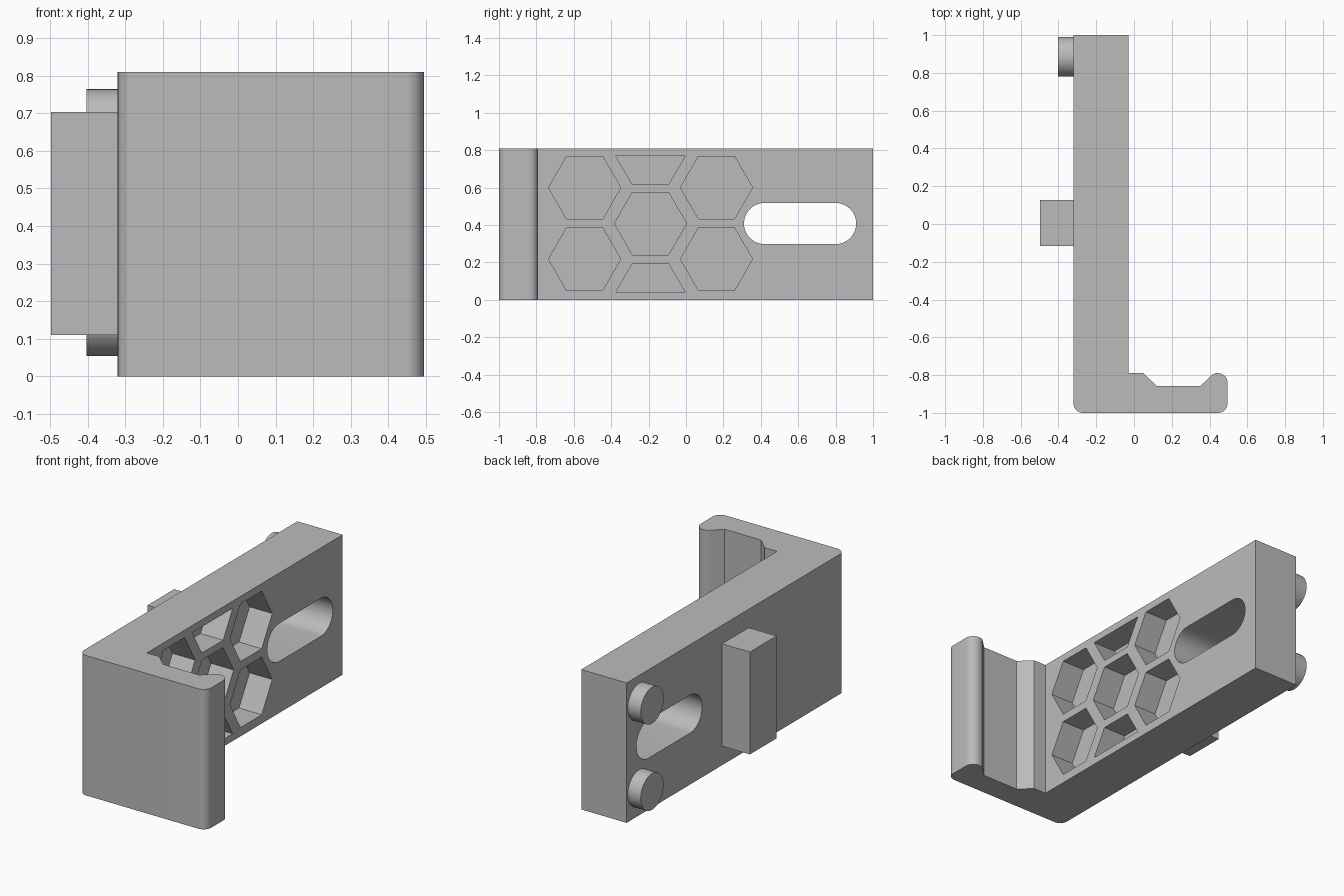
import bpy, bmesh, math
from mathutils import Vector

if "Cube" in bpy.data.objects:
    bpy.data.objects.remove(bpy.data.objects["Cube"])

grey = bpy.data.materials.new("plain_grey")
grey.diffuse_color = (0.5, 0.5, 0.5, 1)
grey.use_nodes = True
grey.node_tree.nodes["Principled BSDF"].inputs["Base Color"].default_value = grey.diffuse_color


def prism(name, outline, axis, lo, hi):
    """Extrude a 2D outline: (x, y) along z, or (y, z) along x."""
    place = (lambda p, t: (p[0], p[1], t)) if axis == "z" else (lambda p, t: (t, p[0], p[1]))
    bm = bmesh.new()
    n = len(outline)
    a = [bm.verts.new(place(p, lo)) for p in outline]
    b = [bm.verts.new(place(p, hi)) for p in outline]
    bm.faces.new(a)
    bm.faces.new(b)
    for i in range(n):
        j = (i + 1) % n
        bm.faces.new((a[i], a[j], b[j], b[i]))
    bmesh.ops.recalc_face_normals(bm, faces=bm.faces)
    me = bpy.data.meshes.new(name)
    bm.to_mesh(me)
    bm.free()
    me.materials.append(grey)
    ob = bpy.data.objects.new(name, me)
    bpy.context.collection.objects.link(ob)
    return ob


def rounded(points, steps=8):
    """Fillet each corner (x, y, radius) of a closed outline."""
    out = []
    n = len(points)
    for i, (x, y, r) in enumerate(points):
        p = Vector((x, y))
        if r == 0:
            out.append((x, y))
            continue
        u = (Vector(points[i - 1][:2]) - p).normalized()
        v = (Vector(points[(i + 1) % n][:2]) - p).normalized()
        half = u.angle(v) / 2
        c = p + (u + v).normalized() * (r / math.sin(half))
        s = p + u * (r / math.tan(half)) - c
        e = p + v * (r / math.tan(half)) - c
        turn = math.atan2(s.x * e.y - s.y * e.x, s.dot(e))
        for k in range(steps + 1):
            t = turn * k / steps
            out.append((c.x + s.x * math.cos(t) - s.y * math.sin(t),
                        c.y + s.x * math.sin(t) + s.y * math.cos(t)))
    return out


def smooth(ob):
    bpy.ops.object.select_all(action="DESELECT")
    ob.select_set(True)
    bpy.context.view_layer.objects.active = ob
    bpy.ops.object.shade_smooth_by_angle(angle=math.radians(30))


def circle(cy, cz, r, n, start=0.0, sweep=2 * math.pi):
    return [(cy + r * math.cos(start + sweep * k / n),
             cz + r * math.sin(start + sweep * k / n)) for k in range(n)]


H = 0.81
BACK, FACE = -0.32, -0.03

# L-shaped bracket with a notched lip
bracket = prism("bracket", rounded([
    (BACK, -1, 0.05), (0.495, -1, 0.05), (0.495, -0.79, 0.05), (0.422, -0.79, 0.04),
    (0.352, -0.857, 0), (0.12, -0.857, 0), (0.05, -0.79, 0), (FACE, -0.79, 0),
    (FACE, 1, 0), (BACK, 1, 0)]), "z", 0, H)

# Honeycomb pockets, with clipped cells above and below the middle one
R = 0.193
floor_x = FACE - 0.145
cells = [circle(y, z, R, 6) for y, z in
         [(-0.542, 0.218), (-0.542, 0.6), (-0.19, 0.408), (0.163, 0.218), (0.163, 0.6)]]
upper = [(-0.287, 0.617), (-0.093, 0.617), (-0.005, 0.768), (-0.375, 0.768)]
cells += [upper, [(y, H - z) for y, z in upper]]
cutters = [prism("pocket_cutter", c, "x", floor_x, FACE + 0.05) for c in cells]

# Through slot
r = 0.11
slot = (circle(0.80, 0.408, r, 20, -math.pi / 2, math.pi) + [(0.80, 0.408 + r)]
        + circle(0.42, 0.408, r, 20, math.pi / 2, math.pi) + [(0.42, 0.408 - r)])
cutters.append(prism("slot_cutter", slot, "x", BACK - 0.1, FACE + 0.1))

for c in cutters:
    c.hide_render = True
    mod = bracket.modifiers.new("cut", "BOOLEAN")
    mod.operation = "DIFFERENCE"
    mod.solver = "EXACT"
    mod.object = c

# Apply the cuts and drop the cutters
dg = bpy.context.evaluated_depsgraph_get()
cut_mesh = bpy.data.meshes.new_from_object(bracket.evaluated_get(dg))
bracket.modifiers.clear()
bracket.data = cut_mesh
for c in cutters:
    bpy.data.objects.remove(c)
smooth(bracket)

# Locating block and pegs on the back
prism("locating_block", [(-0.117, 0.11), (0.127, 0.11), (0.127, 0.703), (-0.117, 0.703)],
      "x", -0.498, BACK + 0.01)
for name, z in (("lower_peg", 0.159), ("upper_peg", 0.659)):
    smooth(prism(name, circle(0.885, z, 0.105, 40), "x", -0.403, BACK + 0.01))
